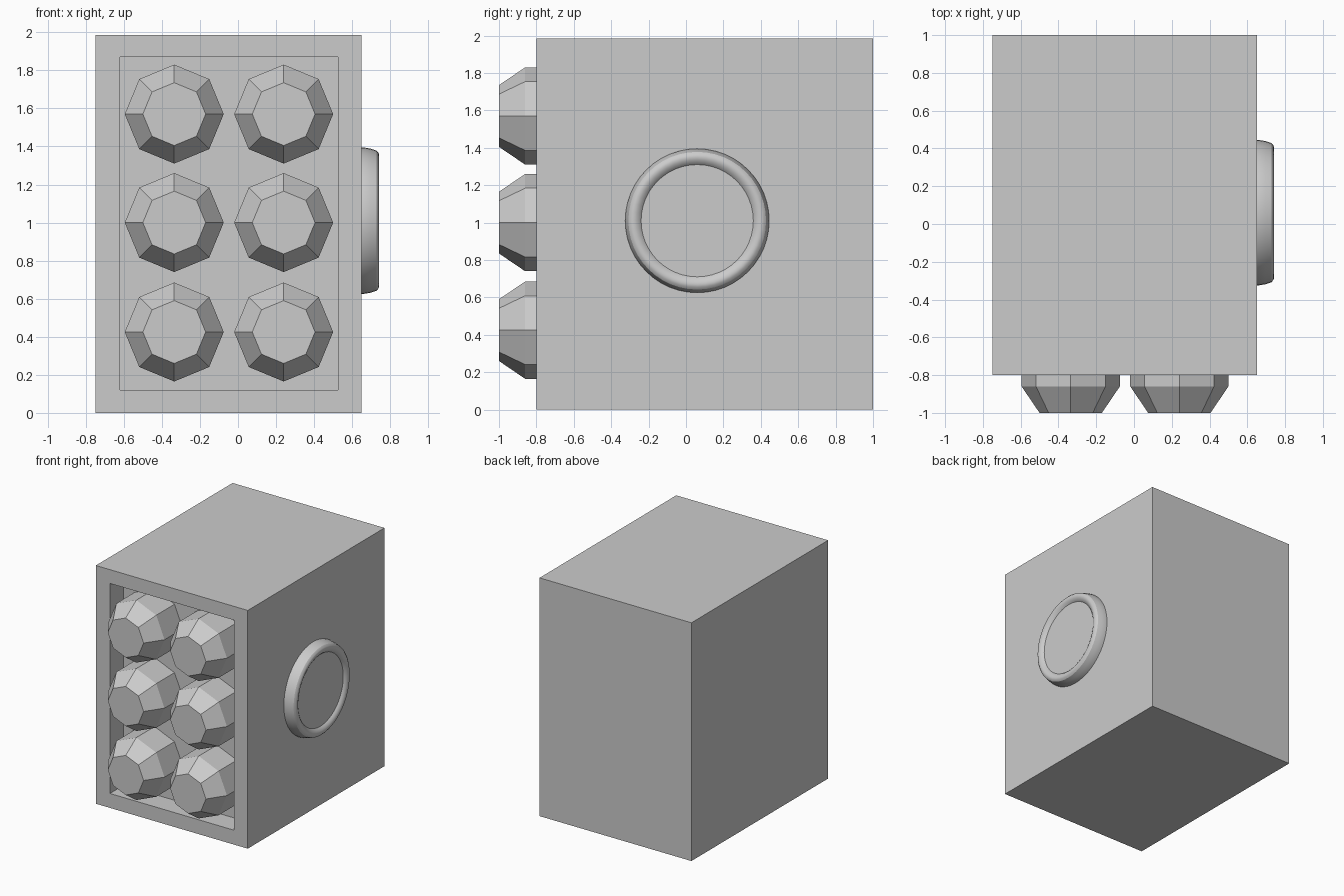
import bpy, bmesh, math
from mathutils import Vector

if "Cube" in bpy.data.objects:
    bpy.data.objects.remove(bpy.data.objects["Cube"])


def finish(name, bm):
    bmesh.ops.recalc_face_normals(bm, faces=bm.faces)
    mesh = bpy.data.meshes.new(name)
    bm.to_mesh(mesh)
    bm.free()
    obj = bpy.data.objects.new(name, mesh)
    bpy.context.collection.objects.link(obj)
    return obj


def lathe(name, profile, sides, centre, axis, u, v):
    """Closed turned solid; profile holds (radius, distance along axis)."""
    bm = bmesh.new()
    rings = []
    for r, d in profile:
        ring = []
        for i in range(sides):
            a = math.tau * i / sides
            p = centre + axis * d + (u * math.cos(a) + v * math.sin(a)) * r
            ring.append(bm.verts.new(p))
        rings.append(ring)
    for a, b in zip(rings, rings[1:]):
        for i in range(sides):
            j = (i + 1) % sides
            bm.faces.new((a[i], a[j], b[j], b[i]))
    bm.faces.new(rings[0])
    bm.faces.new(rings[-1])
    return finish(name, bm)


X, Y, Z = Vector((1, 0, 0)), Vector((0, 1, 0)), Vector((0, 0, 1))

# Housing: box with a shallow rectangular recess in the front
bm = bmesh.new()
bmesh.ops.create_cube(bm, size=1)
bmesh.ops.scale(bm, vec=(1.40, 1.80, 1.985), verts=bm.verts)
bmesh.ops.translate(bm, vec=(-0.05, 0.10, 0.9925), verts=bm.verts)
bm.normal_update()
front = min(bm.faces, key=lambda f: f.calc_center_median().y)
bmesh.ops.inset_region(bm, faces=[front], thickness=0.1)
for vert in front.verts:
    vert.co.x = -0.62 if vert.co.x < 0 else 0.525
    vert.co.z = 0.12 if vert.co.z < 1 else 1.87
pushed = bmesh.ops.extrude_discrete_faces(bm, faces=[front])["faces"][0]
bmesh.ops.translate(bm, vec=(0, 0.18, 0), verts=pushed.verts)
finish("housing", bm)

# Six eight-sided plugs with tapered noses
for row, z in enumerate((0.425, 1.0, 1.57)):
    for col, x in enumerate((-0.335, 0.24)):
        lathe(f"plug_{row + 1}_{col + 1}",
              [(0.26, -0.61), (0.26, -0.86), (0.165, -1.0)],
              8, Vector((x, 0, z)), Y, X, Z)

# Round side hub with a raised, rounded rim
hub = lathe("side_hub",
            [(0.385, 0.64), (0.385, 0.66), (0.379, 0.695), (0.368, 0.728),
             (0.355, 0.739), (0.34, 0.742), (0.325, 0.738), (0.31, 0.729),
             (0.30, 0.718)],
            48, Vector((0, 0.06, 1.01)), X, Y, Z)
bpy.ops.object.select_all(action='DESELECT')
hub.select_set(True)
bpy.context.view_layer.objects.active = hub
bpy.ops.object.shade_smooth_by_angle(angle=math.radians(30))
